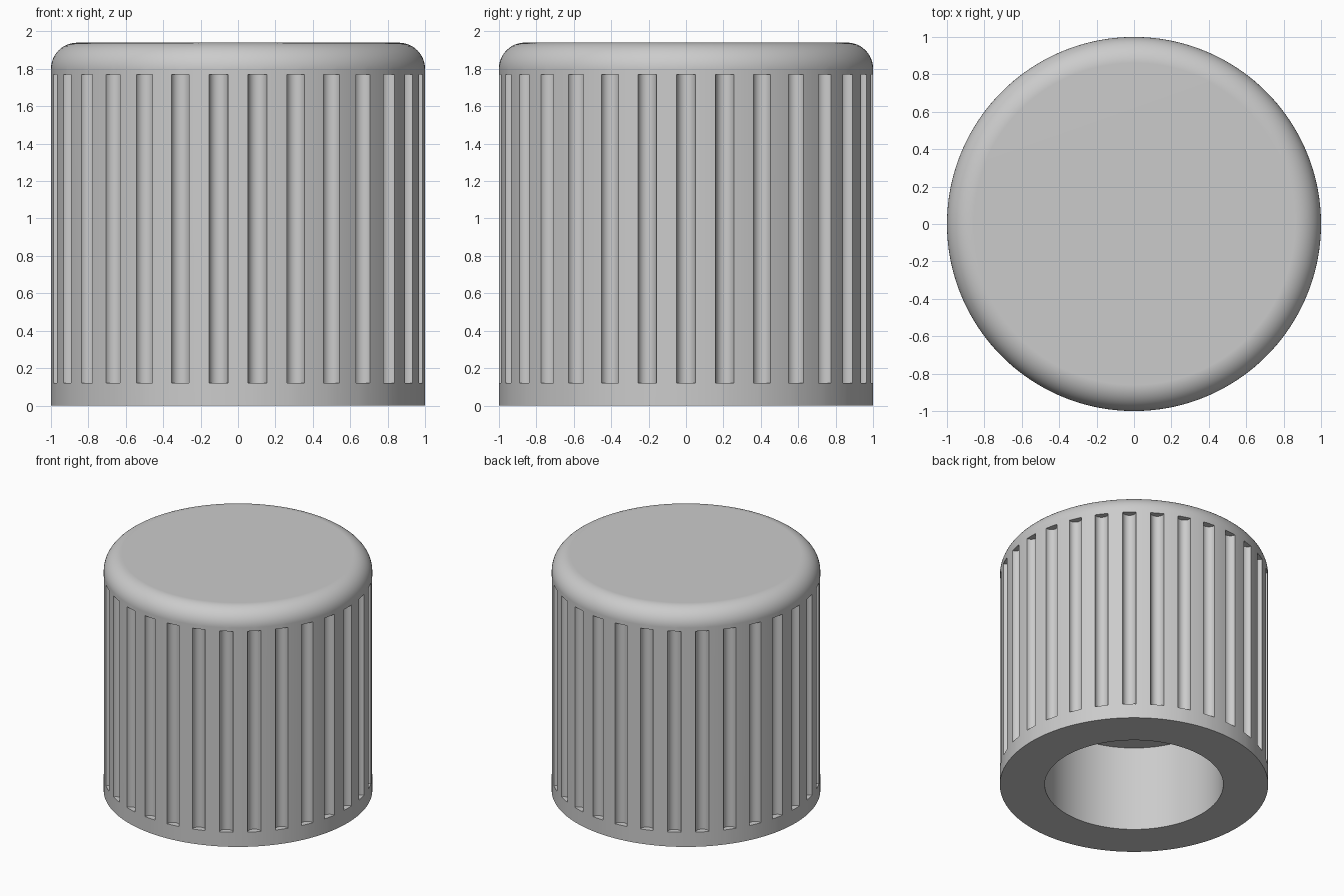
import bpy, bmesh, math
from mathutils import Matrix

cube = bpy.data.objects.get("Cube")
if cube:
    bpy.data.objects.remove(cube, do_unlink=True)

RADIUS, HEIGHT, FILLET = 1.0, 1.94, 0.14
BORE_RADIUS, BORE_DEPTH = 0.665, 0.7
GROOVES, GROOVE_RADIUS, GROOVE_LOW, GROOVE_HIGH = 30, 0.05, 0.12, 1.77
STEPS = 180


def make_object(name, bm):
    mesh = bpy.data.meshes.new(name)
    bmesh.ops.recalc_face_normals(bm, faces=bm.faces)
    bm.to_mesh(mesh)
    bm.free()
    obj = bpy.data.objects.new(name, mesh)
    bpy.context.collection.objects.link(obj)
    return obj


# Knob body: revolved profile from bore ceiling to top centre
profile = [(0, BORE_DEPTH), (BORE_RADIUS, BORE_DEPTH), (BORE_RADIUS, 0), (RADIUS, 0)]
for i in range(13):
    a = math.pi / 2 * i / 12
    profile.append((RADIUS - FILLET + FILLET * math.cos(a),
                    HEIGHT - FILLET + FILLET * math.sin(a)))
profile.append((0, HEIGHT))

bm = bmesh.new()
verts = [bm.verts.new((r, 0, z)) for r, z in profile]
edges = [bm.edges.new(pair) for pair in zip(verts, verts[1:])]
bmesh.ops.spin(bm, geom=verts + edges, cent=(0, 0, 0), axis=(0, 0, 1),
               angle=math.tau, steps=STEPS)
bmesh.ops.remove_doubles(bm, verts=bm.verts, dist=0.0005)
knob = make_object("knob_body", bm)

# Ring of round cutters for the grip grooves
bm = bmesh.new()
length = GROOVE_HIGH - GROOVE_LOW
for i in range(GROOVES):
    place = (Matrix.Rotation(math.tau * i / GROOVES, 4, 'Z')
             @ Matrix.Translation((RADIUS, 0, GROOVE_LOW + length / 2)))
    bmesh.ops.create_cone(bm, cap_ends=True, segments=32, radius1=GROOVE_RADIUS,
                          radius2=GROOVE_RADIUS, depth=length, matrix=place)
cutter = make_object("groove_cutter", bm)
cutter.hide_render = True

cut = knob.modifiers.new("grip_grooves", 'BOOLEAN')
cut.operation = 'DIFFERENCE'
cut.solver = 'EXACT'
cut.object = cutter

bpy.ops.object.select_all(action='DESELECT')
knob.select_set(True)
bpy.context.view_layer.objects.active = knob
bpy.ops.object.modifier_apply(modifier=cut.name)
bpy.data.objects.remove(cutter, do_unlink=True)

# Single grey plastic
grey = bpy.data.materials.new("grey_plastic")
grey.use_nodes = True
colour = (0.6, 0.6, 0.6, 1)
grey.diffuse_color = colour
grey.node_tree.nodes["Principled BSDF"].inputs["Base Color"].default_value = colour
knob.data.materials.clear()
knob.data.materials.append(grey)

# Smooth curves, crisp groove and rim edges
bpy.ops.object.shade_smooth_by_angle(angle=math.radians(30))
weighted = knob.modifiers.new("even_normals", 'WEIGHTED_NORMAL')
weighted.keep_sharp = True
